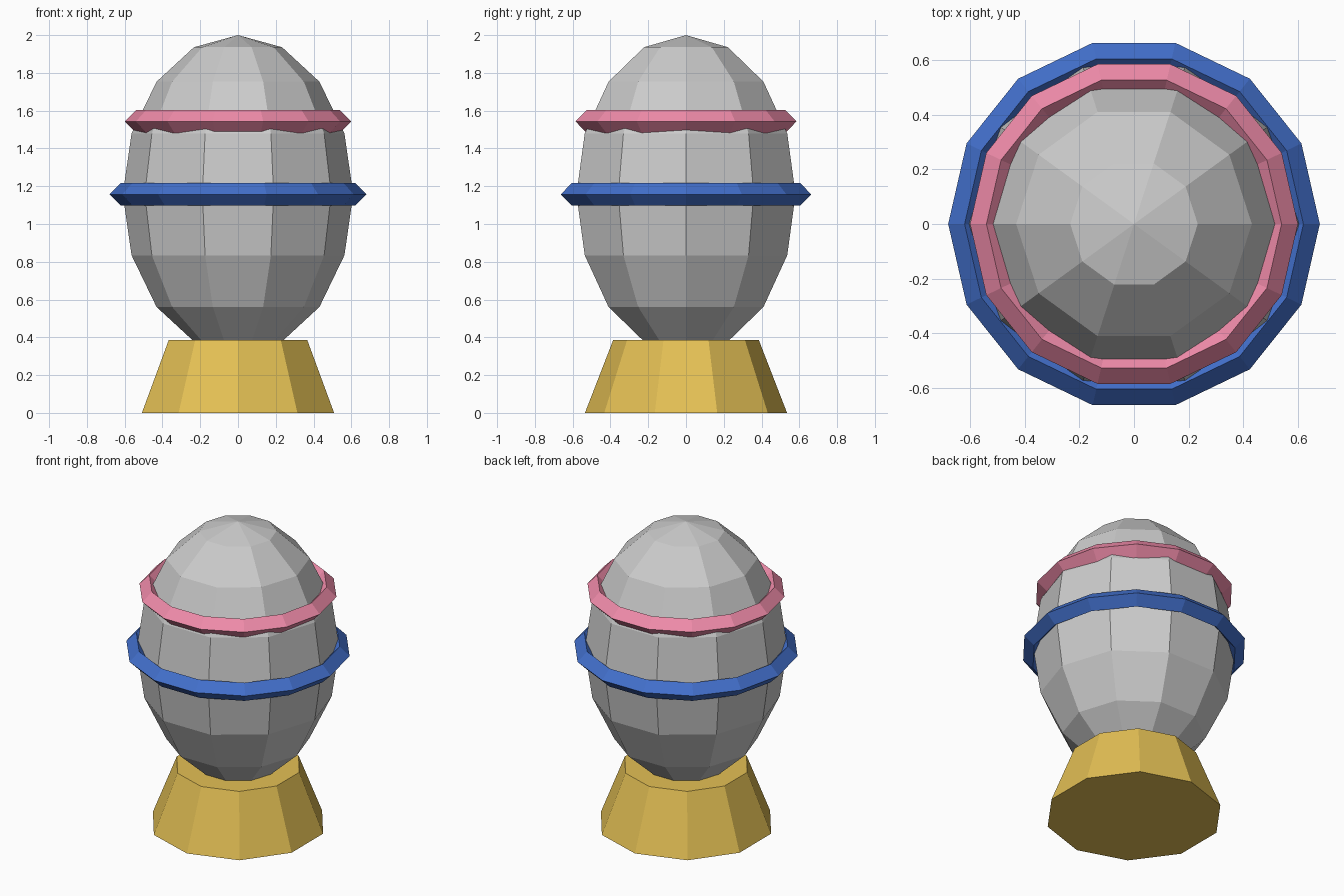
import bpy, bmesh
from math import sin, cos, pi

if "Cube" in bpy.data.objects:
    bpy.data.objects.remove(bpy.data.objects["Cube"])


def material(name, color):
    mat = bpy.data.materials.new(name)
    mat.diffuse_color = (*color, 1)
    mat.use_nodes = True
    mat.node_tree.nodes["Principled BSDF"].inputs["Base Color"].default_value = mat.diffuse_color
    return mat


def lathe(name, profile, sides, start=0.0, closed=False, mat=None):
    """Revolve (radius, z) points round the z axis; radius 0 makes a pole."""
    bm = bmesh.new()
    rings = []
    for r, z in profile:
        if r < 1e-5:
            rings.append([bm.verts.new((0, 0, z))] * sides)
        else:
            rings.append([bm.verts.new((r * cos(start + 2 * pi * i / sides),
                                        r * sin(start + 2 * pi * i / sides), z))
                          for i in range(sides)])
    pairs = list(zip(rings, rings[1:]))
    if closed:
        pairs.append((rings[-1], rings[0]))
    for a, b in pairs:
        for i in range(sides):
            j = (i + 1) % sides
            corners = dict.fromkeys((a[i], a[j], b[j], b[i]))
            bm.faces.new(list(corners))
    if not closed:
        for ring in (rings[0], rings[-1]):
            if len(set(ring)) > 1:
                bm.faces.new(ring)
    bmesh.ops.recalc_face_normals(bm, faces=bm.faces[:])
    mesh = bpy.data.meshes.new(name)
    bm.to_mesh(mesh)
    bm.free()
    obj = bpy.data.objects.new(name, mesh)
    bpy.context.collection.objects.link(obj)
    if mat:
        mesh.materials.append(mat)
    return obj


def band(name, radius, z, thick, mat):
    """Diamond-section hoop."""
    section = [(radius + thick, z), (radius, z + thick),
               (radius - thick, z), (radius, z - thick)]
    return lathe(name, section, 14, closed=True, mat=mat)


gold = material("gold", (0.78, 0.53, 0.09))
blue = material("blue", (0.055, 0.16, 0.60))
pink = material("pink", (0.87, 0.26, 0.40))

# Egg: faceted ellipsoid, 10 sides and 8 steps from pole to pole
R, H, C = 0.61, 0.843, 1.157
egg = [(R * sin(pi * k / 8), C - H * cos(pi * k / 8)) for k in range(9)]
lathe("egg", egg, 10)

# Stand: tapered ten-sided foot with a corner on the y axis
lathe("stand", [(0.535, 0), (0.385, 0.387)], 10, start=pi / 2, mat=gold)

# Decorative hoops
band("lower_band", 0.62, 1.157, 0.06, blue)
band("upper_band", 0.54, 1.543, 0.06, pink)
